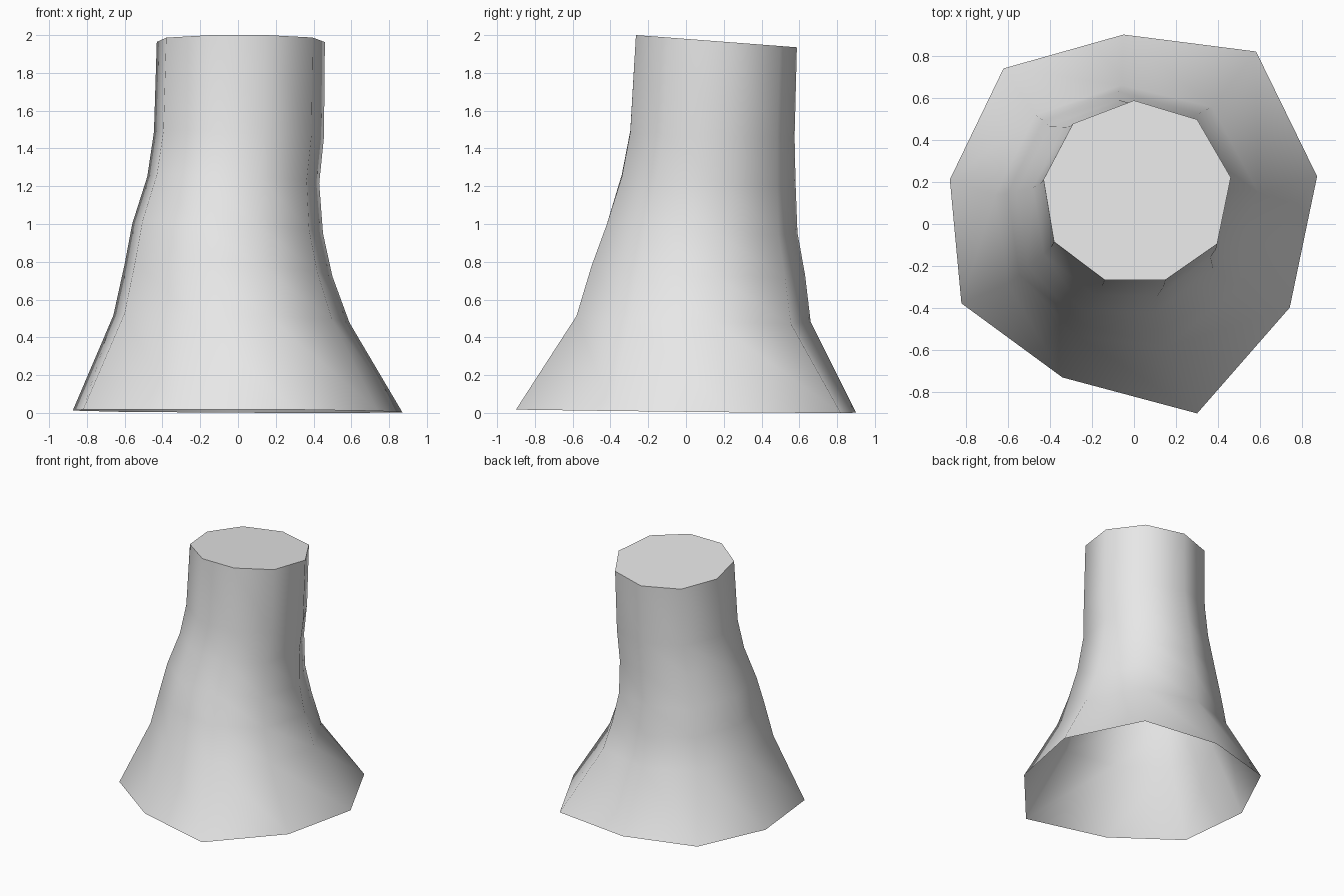
import bpy
import bmesh
import math

# Remove the default cube
default = bpy.data.objects.get("Cube")
if default:
    bpy.data.objects.remove(default, do_unlink=True)


def make_material(name, colour):
    material = bpy.data.materials.new(name)
    material.use_nodes = True
    material.diffuse_color = colour
    material.node_tree.nodes["Principled BSDF"].inputs["Base Color"].default_value = colour
    return material


def fit(values, low, high):
    """Stretch a list of values so that it spans low to high."""
    smallest, largest = min(values), max(values)
    return [low + (v - smallest) / (largest - smallest) * (high - low) for v in values]


def unit_outline(points):
    xs, ys = zip(*points)
    return list(zip(fit(xs, -1, 1), fit(ys, -1, 1)))


# Nine-sided outlines of the flared root and of the cut top
root_outline = unit_outline([
    (-.05, .9), (.58, .82), (.87, .23), (.74, -.39), (.3, -.89),
    (-.34, -.72), (-.82, -.37), (-.875, .215), (-.62, .74)])
cut_outline = unit_outline([
    (0, .59), (.3, .5), (.46, .225), (.395, -.09), (.15, -.26),
    (-.14, -.26), (-.38, -.08), (-.43, .215), (-.29, .48)])

# Rings: height, slope along x, slope along y, blend to cut outline, x range, y range
rings = [
    (.01, -.005, -.01, 0, (-.875, .87), (-.9, .9)),
    (.5, -.03, -.03, .65, (-.66, .59), (-.58, .66)),
    (.76, -.06, -.05, .8, (-.6, .5), (-.5, .63)),
    (.98, -.05, -.05, .9, (-.56, .45), (-.42, .59)),
    (1.24, -.04, -.04, 1, (-.48, .43), (-.34, .58)),
    (1.48, -.03, -.03, 1, (-.445, .455), (-.295, .575)),
    (1.98, 0, -.076, 1, (-.43, .46), (-.265, .587)),
]


def ring_vertices(bm, height, slope_x, slope_y, blend, x_range, y_range):
    mixed = [(a[0] + (b[0] - a[0]) * blend, a[1] + (b[1] - a[1]) * blend)
             for a, b in zip(root_outline, cut_outline)]
    xs, ys = zip(*mixed)
    return [bm.verts.new((x, y, height + slope_x * x + slope_y * y))
            for x, y in zip(fit(xs, *x_range), fit(ys, *y_range))]


# Trunk: rings bridged by side walls, open below, with a flat sloping cut on top
bm = bmesh.new()
loops = [ring_vertices(bm, *ring) for ring in rings]
for lower, upper in zip(loops, loops[1:]):
    for i in range(len(lower)):
        j = (i + 1) % len(lower)
        bm.faces.new((lower[i], lower[j], upper[j], upper[i]))
bm.faces.new(loops[-1])
bmesh.ops.recalc_face_normals(bm, faces=bm.faces)
top = max(bm.faces, key=lambda face: face.calc_center_median().z)
if top.normal.z < 0:
    bmesh.ops.reverse_faces(bm, faces=bm.faces)

mesh = bpy.data.meshes.new("stump_trunk")
bm.to_mesh(mesh)
bm.free()
trunk = bpy.data.objects.new("stump_trunk", mesh)
bpy.context.collection.objects.link(trunk)
mesh.materials.append(make_material("pale grey", (.8, .8, .8, 1)))

# Soft sides with a crisp rim
bpy.ops.object.select_all(action='DESELECT')
trunk.select_set(True)
bpy.context.view_layer.objects.active = trunk
bpy.ops.object.shade_smooth_by_angle(angle=math.radians(65))
